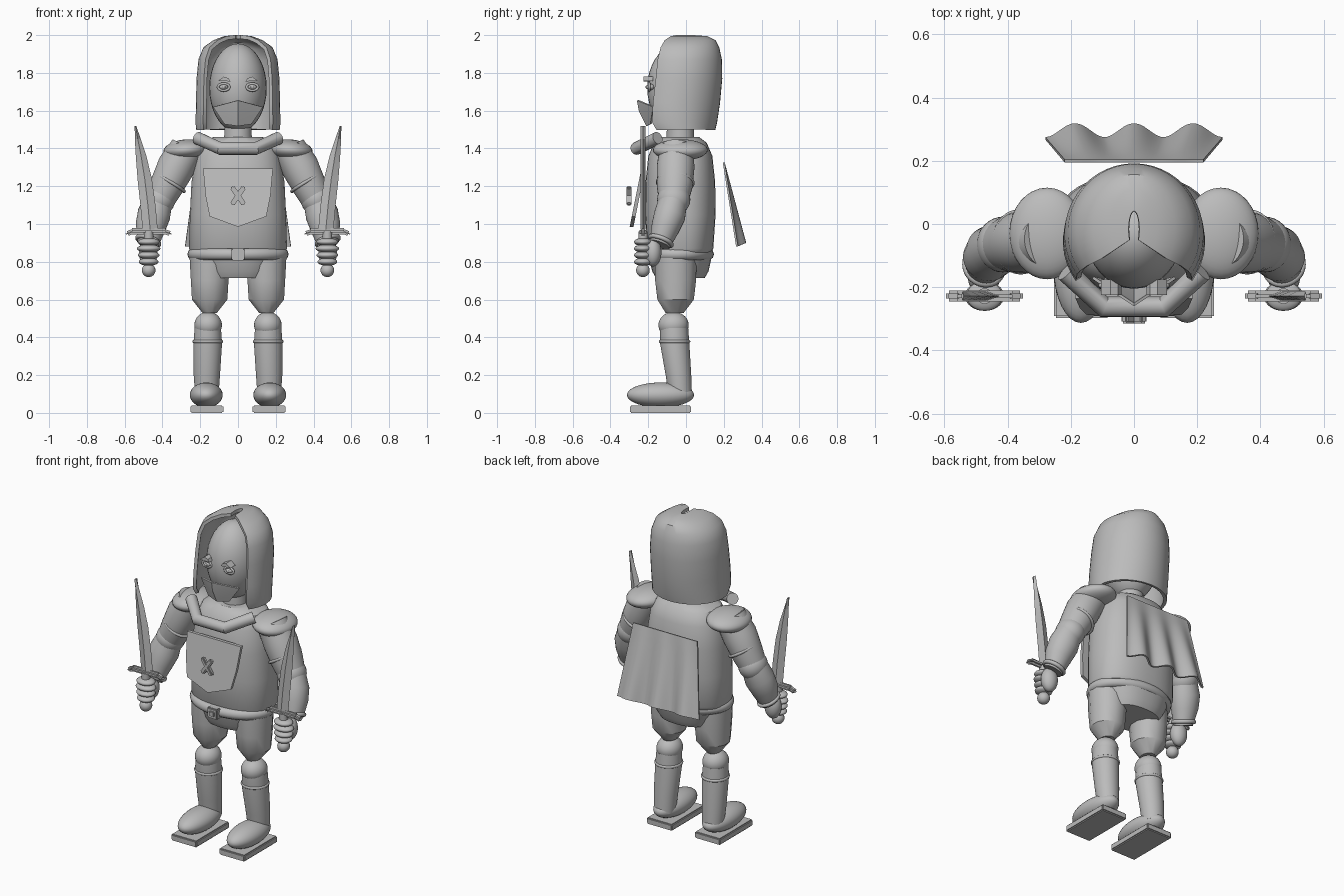
import bpy, bmesh, math
from mathutils import Vector, Matrix

if "Cube" in bpy.data.objects:
    bpy.data.objects.remove(bpy.data.objects["Cube"])

grey = bpy.data.materials.new("plain grey")
grey.use_nodes = True
COLOR = (0.5, 0.5, 0.5, 1)
grey.diffuse_color = COLOR
grey.node_tree.nodes["Principled BSDF"].inputs["Base Color"].default_value = COLOR
UP = Vector((0, 0, 1))


def finish(name, bm, angle=35):
    bmesh.ops.recalc_face_normals(bm, faces=bm.faces)
    mesh = bpy.data.meshes.new(name)
    bm.to_mesh(mesh)
    bm.free()
    mesh.materials.append(grey)
    ob = bpy.data.objects.new(name, mesh)
    bpy.context.collection.objects.link(ob)
    bpy.ops.object.select_all(action='DESELECT')
    ob.select_set(True)
    bpy.context.view_layer.objects.active = ob
    bpy.ops.object.shade_smooth_by_angle(angle=math.radians(angle))
    return ob


def thicken(ob, t):
    mod = ob.modifiers.new("thickness", 'SOLIDIFY')
    mod.thickness, mod.offset = t, 0
    bpy.ops.object.modifier_apply(modifier=mod.name)
    bpy.ops.object.shade_smooth_by_angle(angle=math.radians(35))


def skin(bm, rows, closed):
    n = len(rows[0])
    for a, b in zip(rows, rows[1:]):
        for i in range(n if closed else n - 1):
            j = (i + 1) % n
            bm.faces.new((a[i], a[j], b[j], b[i]))


def loft(name, rings, n=32, axis=UP, power=1.0, angle=35):
    """Rings are (x, y, z, rx, ry), each square to the axis."""
    bm = bmesh.new()
    turn = UP.rotation_difference(Vector(axis).normalized())
    rows = []
    for x, y, z, rx, ry in rings:
        row = []
        for i in range(n):
            a = math.tau * (i + 0.5) / n
            c, s = math.cos(a), math.sin(a)
            p = Vector((rx * math.copysign(abs(c) ** power, c),
                        ry * math.copysign(abs(s) ** power, s), 0))
            row.append(bm.verts.new(Vector((x, y, z)) + turn @ p))
        rows.append(row)
    skin(bm, rows, True)
    bm.faces.new(rows[0])
    bm.faces.new(rows[-1])
    return finish(name, bm, angle)


def ball(name, center, radii, tilt=0.0):
    bm = bmesh.new()
    bmesh.ops.create_uvsphere(bm, u_segments=32, v_segments=18, radius=1)
    m = Matrix.Translation(center) @ Matrix.Rotation(tilt, 4, 'Y') @ Matrix.Diagonal((*radii, 1))
    bm.transform(m)
    return finish(name, bm)


def box(name, center, size, tilt=0.0, bevel=0.006):
    bm = bmesh.new()
    bmesh.ops.create_cube(bm, size=1)
    bm.transform(Matrix.Diagonal((*size, 1)))
    bmesh.ops.bevel(bm, geom=bm.edges[:], offset=bevel, segments=2, affect='EDGES')
    bm.transform(Matrix.Translation(center) @ Matrix.Rotation(tilt, 4, 'Y'))
    return finish(name, bm)


def ring(name, center, rx, ry, tube, axis=UP, flat=1.0):
    """Rounded band swept around an ellipse."""
    bm = bmesh.new()
    turn = UP.rotation_difference(Vector(axis).normalized())
    rows = []
    for i in range(41):
        a = math.tau * i / 40
        row = []
        for k in range(10):
            b = math.tau * k / 10
            o = tube * math.cos(b)
            p = Vector(((rx + o) * math.cos(a), (ry + o) * math.sin(a), tube * flat * math.sin(b)))
            row.append(bm.verts.new(Vector(center) + turn @ p))
        rows.append(row)
    skin(bm, rows, True)
    bmesh.ops.remove_doubles(bm, verts=bm.verts, dist=1e-5)
    return finish(name, bm, 60)


def plate(name, outline, depth, t):
    """Front-facing outline (x, z) placed at y = depth(z)."""
    bm = bmesh.new()
    rows = [[bm.verts.new((x, depth(z) + d, z)) for x, z in outline] for d in (-t / 2, t / 2)]
    skin(bm, rows, True)
    bm.faces.new(rows[0])
    bm.faces.new(rows[1])
    return finish(name, bm)


# Trunk
loft("torso", [(0, -.03, .85, .25, .165), (0, -.03, .87, .26, .175), (0, -.03, 1.05, .255, .187),
               (0, -.03, 1.22, .247, .185), (0, -.03, 1.36, .225, .17), (0, -.03, 1.43, .19, .14),
               (0, -.03, 1.46, .13, .1)], 40, power=.85)
loft("neck", [(0, -.03, 1.42, .075, .075), (0, -.03, 1.55, .07, .07)])
ring("belt", (0, -.045, .84), .24, .165, .028, flat=1.1)
box("buckle", (0, -.235, .838), (.07, .04, .065))
box("buckle_bar", (0, -.258, .838), (.035, .012, .03), bevel=.003)
loft("pelvis", [(0, -.03, .715, .165, .13), (0, -.03, .75, .185, .15), (0, -.03, .84, .225, .17)], power=.85)

# Chest shield with crossed emblem
slant = lambda z: -.225 - (1.3 - z) * .2
plate("chest_shield", [(-.185, 1.295), (.185, 1.295), (.172, 1.15), (.15, 1.04), (0, .985),
                       (-.15, 1.04), (-.172, 1.15)], slant, .02)
for tilt in (.6, -.6):
    box("emblem_bar", (0, -.302, 1.15), (.026, .026, .115), tilt)

# Collar roll
corners = [Vector(p) for p in ((-.215, -.15, 1.455), (-.095, -.262, 1.4), (.095, -.262, 1.4), (.215, -.15, 1.455))]
bm = bmesh.new()
rows = []
for i, p in enumerate(corners):
    d = (corners[min(i + 1, 3)] - corners[max(i - 1, 0)]).normalized()
    side = d.cross(UP).normalized()
    lift = side.cross(d)
    rows.append([bm.verts.new(p + .034 * (side * math.cos(k * math.tau / 16) + lift * math.sin(k * math.tau / 16)))
                 for k in range(16)])
skin(bm, rows, True)
bm.faces.new(rows[0])
bm.faces.new(rows[-1])
finish("collar", bm)

# Head and face mask
ball("head", (0, -.035, 1.72), (.152, .17, .235))
bm = bmesh.new()
v = [bm.verts.new(p) for p in ((-.13, -.17, 1.62), (0, -.255, 1.655), (.13, -.17, 1.62),
                               (-.07, -.185, 1.53), (0, -.205, 1.52), (.07, -.185, 1.53), (0, -.245, 1.6))]
for f in ((0, 1, 6), (1, 2, 6), (0, 6, 4, 3), (2, 5, 4, 6)):
    bm.faces.new([v[i] for i in f])
thicken(finish("face_mask", bm, 15), .01)

# Hood: open arcs drawn together at the crown; (z, half width, back y, edge y)
bm = bmesh.new()
rows = []
A0 = math.radians(125)
for z, rx, yb, ye in ((1.5, .213, .145, -.15), (1.54, .215, .155, -.175), (1.64, .213, .17, -.17),
                      (1.77, .21, .182, -.155), (1.87, .2, .18, -.145), (1.93, .175, .167, -.13),
                      (1.965, .125, .15, -.11), (1.985, .07, .11, -.08), (1.99, .016, .04, -.05)):
    row = []
    for i in range(33):
        a = A0 * (i / 16 - 1)
        y = ye + (yb - ye) * (math.cos(a) - math.cos(A0)) / (1 - math.cos(A0))
        row.append(bm.verts.new((rx * math.sin(a), y, z)))
    rows.append(row)
skin(bm, rows, False)
thicken(finish("hood", bm), .02)

# Cape: slanted cloth with folds growing towards the hem
bm = bmesh.new()
rows = []
for j in range(9):
    t = j / 8
    row = []
    for i in range(41):
        u = i / 20 - 1
        fold = .022 * t * math.cos(u * math.tau * 1.5)
        row.append(bm.verts.new((u * (.22 + .06 * t), .2 + .092 * t + fold, 1.325 - .435 * t + fold * .4)))
    rows.append(row)
skin(bm, rows, False)
thicken(finish("cape", bm), .01)

for s, side in ((1, "left"), (-1, "right")):
    # Eye and brow
    x = .076 * s
    ball(side + "_eye", (x, -.188, 1.725), (.024, .022, .016))
    ball(side + "_pupil", (x, -.208, 1.725), (.009, .006, .009))
    ring(side + "_eyelid", (x, -.195, 1.725), .03, .018, .007, (0, -1, 0))
    plate(side + "_brow", [(s * .105, 1.758), (s * .04, 1.755), (s * .05, 1.772), (s * .075, 1.78)],
          lambda z: -.2, .05)

    # Leg
    loft(side + "_thigh", [(.145 * s, -.055, .82, .115, .115), (.15 * s, -.055, .7, .103, .112),
                           (.15 * s, -.055, .6, .097, .1), (.15 * s, -.06, .53, .04, .05)], 12, angle=32)
    ball(side + "_knee", (.158 * s, -.066, .465), (.073, .08, .07))
    loft(side + "_shin", [(.165 * s, -.03, .09, .062, .062), (.165 * s, -.04, .2, .07, .068),
                          (.16 * s, -.06, .37, .076, .078), (.16 * s, -.063, .45, .07, .075)])
    ring(side + "_shin_band", (.16 * s, -.06, .378), .072, .074, .009)
    ball(side + "_boot", (.168 * s, -.135, .095), (.087, .178, .066))
    box(side + "_sole", (.165 * s, -.135, .02), (.175, .325, .04))

    # Arm
    ball(side + "_pauldron", (.275 * s, -.03, 1.392), (.12, .145, .056), .08 * s)
    reach = (.52 * s, -.05, -.85)
    loft(side + "_upper_arm", [(.27 * s, -.05, 1.4, .09, .09), (.33 * s, -.055, 1.3, .1, .1),
                               (.38 * s, -.06, 1.2, .09, .095), (.415 * s, -.065, 1.13, .08, .08)], axis=reach)
    ring(side + "_arm_band", (.362 * s, -.057, 1.22), .09, .094, .009, reach)
    ball(side + "_elbow", (.415 * s, -.065, 1.13), (.083, .088, .085))
    fore = (.3 * s, -.35, -.9)
    loft(side + "_forearm", [(.42 * s, -.065, 1.13, .075, .075), (.445 * s, -.085, 1.05, .084, .088),
                             (.465 * s, -.11, .98, .075, .08), (.478 * s, -.14, .89, .055, .055)], axis=fore)
    ring(side + "_cuff", (.475 * s, -.133, .91), .06, .06, .012, fore)

    # Hand wrapped around the grip
    ball(side + "_palm", (.475 * s, -.175, .85), (.05, .045, .075))
    for k in range(4):
        ball(side + "_finger", (.473 * s, -.228, .8 + .035 * k), (.062 - .005 * abs(k - 2), .047, .021))

    # Sword
    hx, hy = .473 * s, -.228
    loft(side + "_grip", [(hx, hy, .75, .025, .025), (hx, hy, .96, .025, .025)], 16)
    ball(side + "_pommel", (hx, hy, .755), (.036, .036, .036))
    box(side + "_guard", (hx, hy, .962), (.2, .035, .036), bevel=.012)
    for e in (1, -1):
        box(side + "_guard_tip", (hx + .095 * e, hy, .956), (.055, .036, .026), .35 * e, bevel=.01)
    bm = bmesh.new()
    rows = []
    for z, inner, outer in ((.97, .425, .505), (1.1, .437, .517), (1.24, .456, .532),
                            (1.36, .485, .541), (1.45, .515, .546), (1.52, .539, .547)):
        mid = (inner + outer) / 2
        rows.append([bm.verts.new((px * s, hy + dy, z)) for px, dy in
                     ((inner, 0), (mid, -.014), (outer, 0), (mid, .014))])
    skin(bm, rows, True)
    bm.faces.new(rows[0])
    bm.faces.new(rows[-1])
    finish(side + "_blade", bm, 20)
